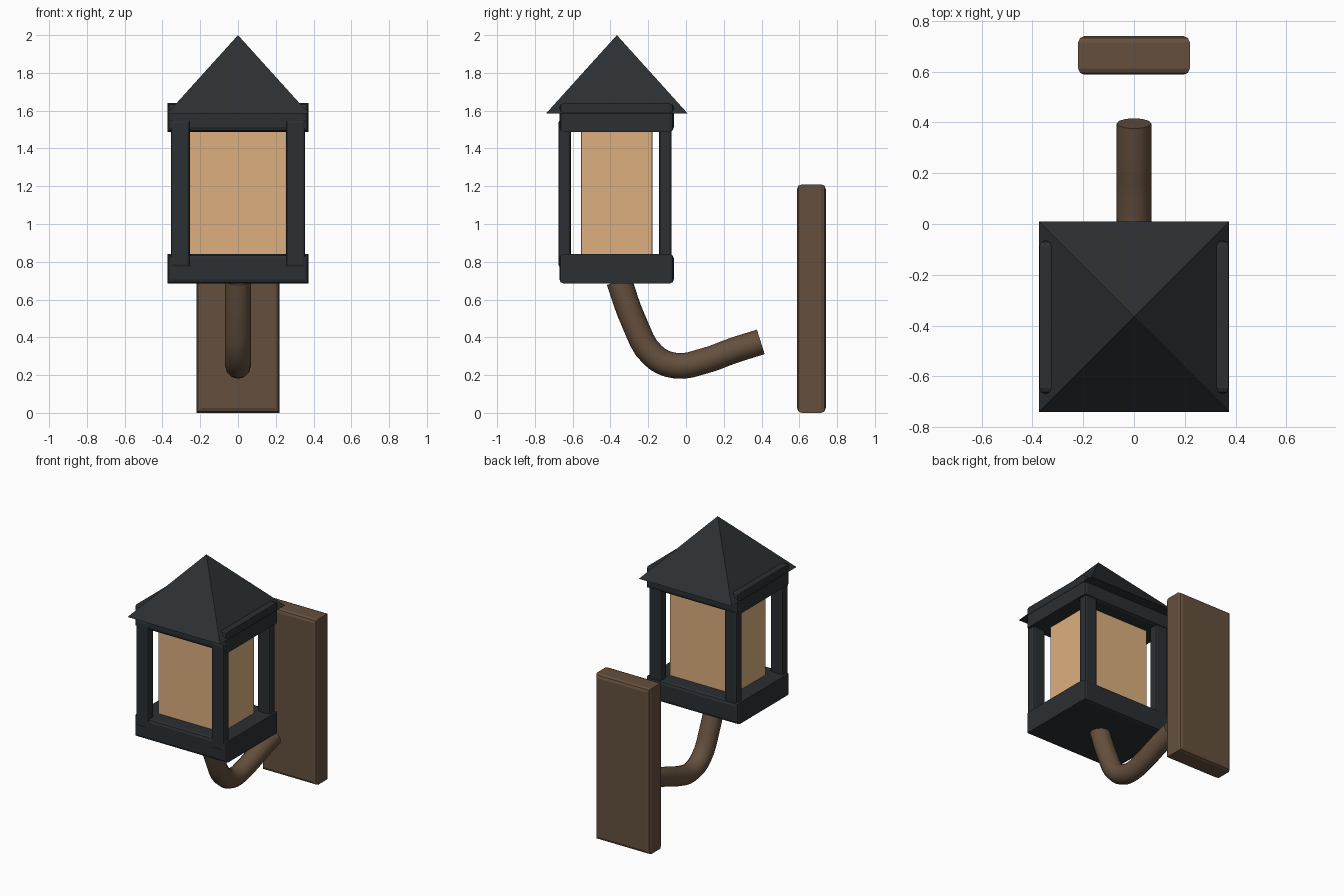
import bpy, bmesh, math

if "Cube" in bpy.data.objects:
    bpy.data.objects.remove(bpy.data.objects["Cube"])


def material(name, rgb):
    m = bpy.data.materials.new(name)
    m.diffuse_color = (*rgb, 1)
    m.use_nodes = True
    m.node_tree.nodes["Principled BSDF"].inputs["Base Color"].default_value = m.diffuse_color
    return m


IRON = material("dark_iron", (0.024, 0.029, 0.032))
WOOD = material("brown", (0.13, 0.08, 0.047))
GLOW = material("warm_glass", (0.72, 0.43, 0.21))


def block(name, x, y, z, mat, bevel):
    """Box from (min, max) ranges; rounds the rims of the front and back faces."""
    bm = bmesh.new()
    bmesh.ops.create_cube(bm, size=1)
    for v in bm.verts:
        for i, (lo, hi) in enumerate((x, y, z)):
            v.co[i] = lo if v.co[i] < 0 else hi
    rims = [e for e in bm.edges if abs(e.verts[0].co.y - e.verts[1].co.y) < 1e-6]
    bmesh.ops.bevel(bm, geom=rims, offset=bevel, segments=2, profile=0.5,
                    affect='EDGES')
    me = bpy.data.meshes.new(name)
    bm.to_mesh(me)
    bm.free()
    me.materials.append(mat)
    ob = bpy.data.objects.new(name, me)
    bpy.context.collection.objects.link(ob)
    return ob


# Wall plate
block("wall_plate", (-0.22, 0.22), (0.588, 0.74), (0, 1.21), WOOD, 0.025)

# Lantern base and top frame
block("lantern_base", (-0.373, 0.373), (-0.67, -0.064), (0.685, 0.84), IRON, 0.022)
block("top_frame", (-0.373, 0.373), (-0.67, -0.064), (1.488, 1.64), IRON, 0.025)

# Corner posts
for side, s in (("left", -1), ("right", 1)):
    x = sorted((s * 0.254, s * 0.356))
    block(f"front_{side}_post", x, (-0.676, -0.61), (0.77, 1.55), IRON, 0.015)
    block(f"back_{side}_post", x, (-0.142, -0.076), (0.77, 1.55), IRON, 0.015)

# Glowing glass
block("glass", (-0.26, 0.26), (-0.555, -0.178), (0.79, 1.54), GLOW, 0.008)

# Pyramid roof
bpy.ops.mesh.primitive_cone_add(vertices=4, radius1=0.375 * math.sqrt(2), radius2=0,
                                depth=0.415, location=(0, -0.366, 1.7925),
                                rotation=(0, 0, math.pi / 4))
roof = bpy.context.object
roof.name = "roof"
roof.data.materials.append(IRON)

# Curved support arm
path = [(-0.355, 0.70), (-0.275, 0.48), (-0.175, 0.305), (-0.055, 0.25),
        (0.10, 0.276), (0.25, 0.33), (0.396, 0.376)]
cu = bpy.data.curves.new("support_arm", 'CURVE')
cu.dimensions = '3D'
cu.bevel_depth = 0.068
cu.bevel_resolution = 4
cu.use_fill_caps = True
sp = cu.splines.new('BEZIER')
sp.resolution_u = 4
sp.bezier_points.add(len(path) - 1)
for p, (y, z) in zip(sp.bezier_points, path):
    p.co = (0, y, z)
    p.handle_left_type = p.handle_right_type = 'AUTO'
cu.materials.append(WOOD)
arm = bpy.data.objects.new("support_arm", cu)
bpy.context.collection.objects.link(arm)
bpy.ops.object.select_all(action='DESELECT')
arm.select_set(True)
bpy.context.view_layer.objects.active = arm
bpy.ops.object.convert(target='MESH')
bpy.ops.object.shade_smooth_by_angle(angle=math.radians(40))
